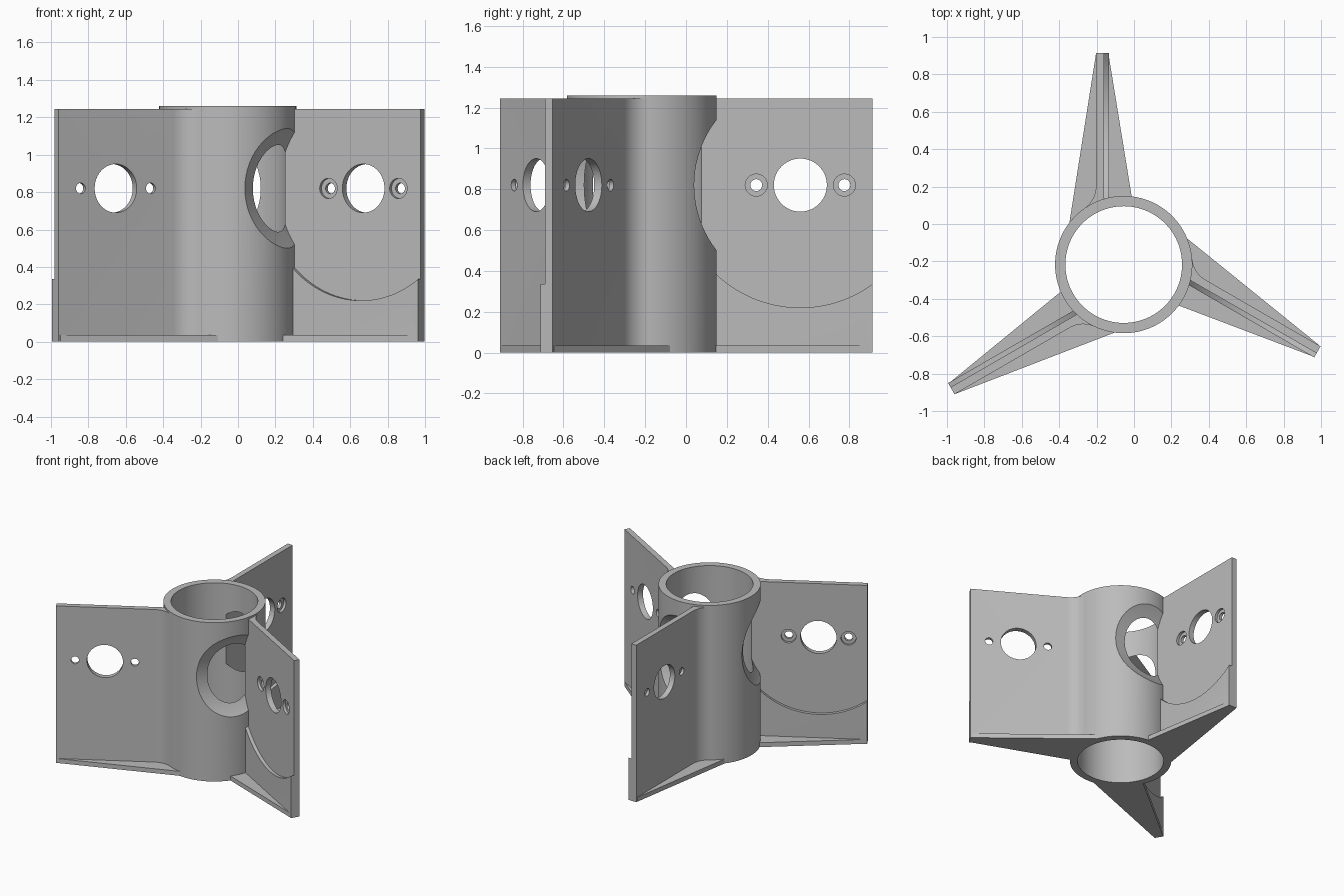
import bpy, bmesh, math
from mathutils import Matrix, Vector

if "Cube" in bpy.data.objects:
    bpy.data.objects.remove(bpy.data.objects["Cube"])

CENTRE = Vector((-0.055, -0.217, 0))
R_OUT, R_IN = 0.367, 0.312
ANGLES = [math.radians(a) for a in (90, 210, 330)]
HOLE_U, HOLE_Z = 0.777, 0.82          # motor hole centre along the blade

grey = bpy.data.materials.new("plain grey")
grey.diffuse_color = (0.5, 0.5, 0.5, 1)
grey.use_nodes = True
grey.node_tree.nodes["Principled BSDF"].inputs["Base Color"].default_value = grey.diffuse_color


def finish(bm, name):
    bmesh.ops.recalc_face_normals(bm, faces=bm.faces)
    mesh = bpy.data.meshes.new(name)
    bm.to_mesh(mesh)
    bm.free()
    mesh.materials.append(grey)
    ob = bpy.data.objects.new(name, mesh)
    bpy.context.collection.objects.link(ob)
    return ob


def upright(name, r, z0, z1, seg=96):
    bm = bmesh.new()
    bmesh.ops.create_cone(bm, cap_ends=True, segments=seg, radius1=r, radius2=r,
                          depth=z1 - z0, matrix=Matrix.Translation((0, 0, (z0 + z1) / 2)))
    return finish(bm, name)


def drill(r, u, v0, v1, turn=0.0, seg=48):
    """Cylinder lying across a blade, from v0 to v1."""
    bm = bmesh.new()
    m = (Matrix.Rotation(turn, 4, 'Z') @ Matrix.Translation((u, (v0 + v1) / 2, HOLE_Z))
         @ Matrix.Rotation(math.pi / 2, 4, 'X'))
    bmesh.ops.create_cone(bm, cap_ends=True, segments=seg, radius1=r, radius2=r,
                          depth=v1 - v0, matrix=m)
    return finish(bm, "cutter")


def prism(name, points, height):
    bm = bmesh.new()
    face = bm.faces.new([bm.verts.new((x, y, 0)) for x, y in points])
    top = bmesh.ops.extrude_face_region(bm, geom=[face])
    bmesh.ops.translate(bm, vec=(0, 0, height),
                        verts=[g for g in top["geom"] if isinstance(g, bmesh.types.BMVert)])
    return finish(bm, name)


def combine(ob, other, op='DIFFERENCE'):
    mod = ob.modifiers.new("combine", 'BOOLEAN')
    mod.operation, mod.solver, mod.object = op, 'EXACT', other
    activate(ob)
    bpy.ops.object.modifier_apply(modifier=mod.name)
    bpy.data.objects.remove(other)


def activate(ob):
    bpy.ops.object.select_all(action='DESELECT')
    ob.select_set(True)
    bpy.context.view_layer.objects.active = ob


def smooth(ob):
    activate(ob)
    bpy.ops.object.shade_smooth_by_angle(angle=math.radians(25))


# Central tube with its bore and three round side openings
tube = upright("central_tube", R_OUT, 0, 1.26)
combine(tube, upright("cutter", R_IN, -0.1, 1.4))
for a in ANGLES:
    combine(tube, drill(0.52, HOLE_U, -0.7, 0.105, a, 96))
smooth(tube)
tube.location = CENTRE

# Blade: upright plate with a fillet running into the tube
fr = 0.145
fillet = [(0.42 + fr * math.cos(t), 0.148 + fr + fr * math.sin(t))
          for t in (math.radians(-90 - 55 * i / 10) for i in range(11))]
blade = prism("blade_1", [(0.22, 0.079), (1.13, 0.079), (1.13, 0.148)] + fillet + [(0.22, 0.16)],
              1.245)
# Tapered foot along the bottom of the blade
foot = prism("foot", [(1.12, 0.0805), (1.12, 0.1495), (0.227, 0.29), (0.2, 0.1),
                      (0.3, -0.03), (0.362, -0.043)], 0.035)
combine(blade, foot, 'UNION')
combine(blade, upright("cutter", R_OUT - 0.001, -0.1, 1.4))
# Shallow round recess, motor hole and two counterbored screw holes
combine(blade, drill(0.60, HOLE_U, -0.5, 0.105, seg=128))
combine(blade, drill(0.13, HOLE_U, -0.1, 0.4))
for s in (-1, 1):
    combine(blade, drill(0.029, HOLE_U + s * 0.216, -0.1, 0.4, seg=24))
    combine(blade, drill(0.054, HOLE_U + s * 0.216, -0.1, 0.125, seg=32))
smooth(blade)

# Three blades around the tube
for i, a in enumerate(ANGLES):
    ob = blade
    if i:
        ob = bpy.data.objects.new(f"blade_{i + 1}", blade.data)
        bpy.context.collection.objects.link(ob)
    ob.location = CENTRE
    ob.rotation_euler = (0, 0, a)
